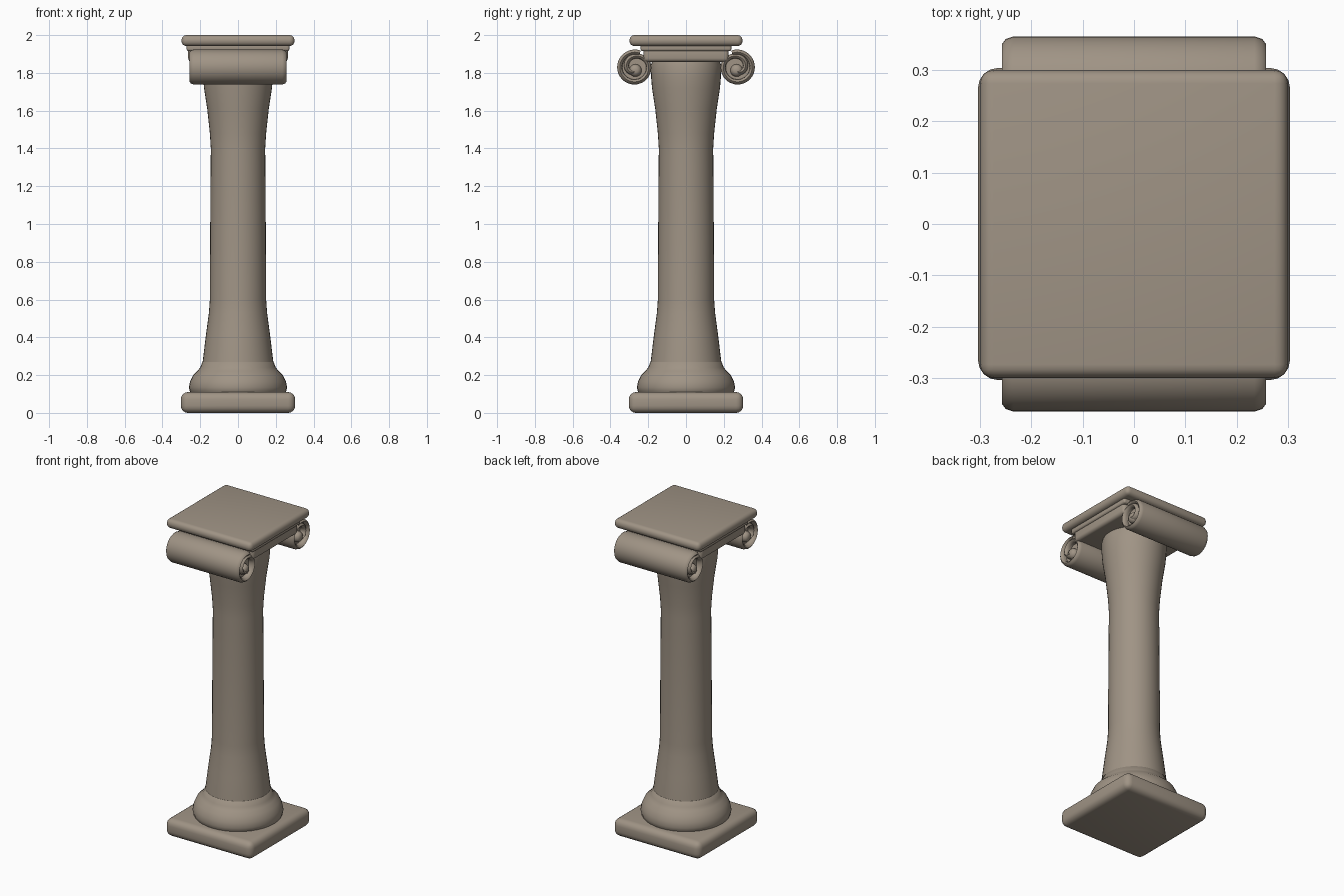
import bpy, bmesh, math

if "Cube" in bpy.data.objects:
    bpy.data.objects.remove(bpy.data.objects["Cube"])

stone = bpy.data.materials.new("warm grey stone")
stone.diffuse_color = (0.35, 0.295, 0.235, 1)
stone.use_nodes = True
stone.node_tree.nodes["Principled BSDF"].inputs["Base Color"].default_value = stone.diffuse_color


def finish(name, bm, angle=50):
    bmesh.ops.recalc_face_normals(bm, faces=bm.faces)
    me = bpy.data.meshes.new(name)
    bm.to_mesh(me)
    bm.free()
    ob = bpy.data.objects.new(name, me)
    bpy.context.collection.objects.link(ob)
    me.materials.append(stone)
    bpy.ops.object.select_all(action='DESELECT')
    ob.select_set(True)
    bpy.context.view_layer.objects.active = ob
    bpy.ops.object.shade_smooth_by_angle(angle=math.radians(angle))
    return ob


def slab(name, hx, hy, z0, z1, bevel):
    bm = bmesh.new()
    bmesh.ops.create_cube(bm, size=1)
    for v in bm.verts:
        v.co = (v.co.x * 2 * hx, v.co.y * 2 * hy, z0 + (v.co.z + 0.5) * (z1 - z0))
    bmesh.ops.bevel(bm, geom=bm.edges[:], offset=bevel, segments=4,
                    profile=0.5, affect='EDGES')
    return finish(name, bm)


def loft(bm, rings, closed=False):
    vs = [[bm.verts.new(p) for p in r] for r in rings]
    n = len(vs[0])
    for a, b in zip(vs, vs[1:]):
        for i in range(n):
            bm.faces.new((a[i], a[(i + 1) % n], b[(i + 1) % n], b[i]))
    bm.faces.new(vs[0])
    bm.faces.new(vs[-1])


def lathe(name, profile, segs=40, axis='Z', centre=(0, 0, 0)):
    rings = []
    for r, h in profile:
        ring = []
        for i in range(segs):
            a = 2 * math.pi * i / segs
            c, s = r * math.cos(a), r * math.sin(a)
            p = (c, s, h) if axis == 'Z' else (h, c, s)
            ring.append([p[k] + centre[k] for k in range(3)])
        rings.append(ring)
    bm = bmesh.new()
    loft(bm, rings)
    return finish(name, bm)


# Square plinth and rounded foot moulding
slab("plinth", 0.303, 0.303, 0, 0.11, 0.038)
lathe("foot_moulding", [(0.24, 0.09), (0.255, 0.115), (0.26, 0.135), (0.254, 0.165),
                        (0.238, 0.20), (0.215, 0.222), (0.2, 0.24), (0.188, 0.27),
                        (0.17, 0.28)])

# Flared shaft
lathe("shaft", [(0.19, 0.24), (0.186, 0.28), (0.17, 0.41), (0.154, 0.53), (0.149, 0.6),
                (0.147, 1.0), (0.144, 1.4), (0.149, 1.48), (0.163, 1.61), (0.180, 1.72),
                (0.185, 1.78), (0.186, 1.84), (0.178, 1.865), (0.17, 1.89)])

# Capital block and top slab
slab("capital_block", 0.264, 0.225, 1.858, 1.932, 0.02)
slab("capital_neck", 0.272, 0.24, 1.915, 1.955, 0.012)
slab("top_slab", 0.299, 0.299, 1.942, 2.0, 0.026)


def scroll(name, s):
    cy, cz = 0.272, 1.829
    # Spiral band running the full width
    rings = []
    n = 56
    for i in range(n + 1):
        t = 1.55 * i / n
        r = 0.095 - 0.008 * t if t < 0.85 else 0.088 - 0.05 * (t - 0.85) / 0.7
        a = math.radians(110) - 2 * math.pi * t
        sect = [(-0.234, 0), (0.234, 0), (0.249, -0.005), (0.256, -0.014),
                (0.249, -0.024), (0.235, -0.027), (-0.235, -0.027), (-0.249, -0.024),
                (-0.256, -0.014), (-0.249, -0.005)]
        rings.append([(x, s * (cy + (r + d) * math.cos(a)), cz + (r + d) * math.sin(a))
                      for x, d in sect])
    bm = bmesh.new()
    loft(bm, rings)
    finish(name + "_band", bm)
    # Recessed core and round eyes
    lathe(name + "_core", [(0.078, -0.222), (0.078, 0.222)], 32, 'X', (0, s * cy, cz))
    lathe(name + "_eye", [(0.012, -0.254), (0.026, -0.247), (0.033, -0.23),
                          (0.033, 0.23), (0.026, 0.247), (0.012, 0.254)],
          20, 'X', (0, s * 0.268, 1.813))


scroll("front_scroll", -1)
scroll("back_scroll", 1)
